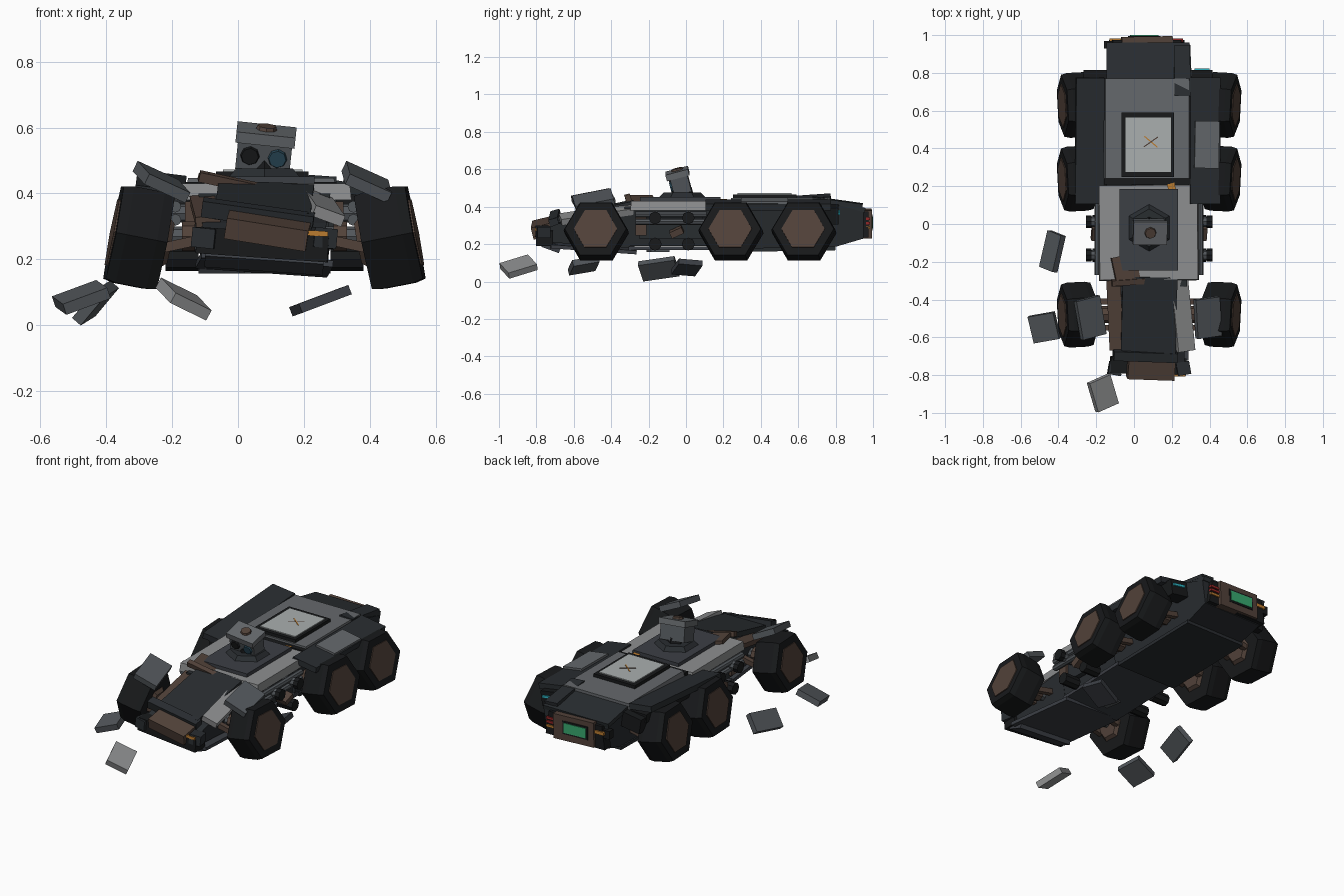
import bpy, bmesh
from math import radians, cos, sin, pi
from mathutils import Vector, Euler

if "Cube" in bpy.data.objects:
    bpy.data.objects.remove(bpy.data.objects["Cube"])

CX = 0.08  # vehicle centre line
COL = dict(dark=(.022, .026, .03), black=(.009, .01, .011), grey=(.13, .14, .15), mid=(.085, .095, .105),
           slate=(.045, .05, .06), light=(.27, .275, .28), pale=(.4, .43, .43), brown=(.085, .055, .042),
           orange=(.5, .2, .03), red=(.3, .02, .02), green=(.04, .4, .16), cyan=(.03, .5, .6), blue=(.02, .06, .09))
MATS = {}
for key, c in COL.items():
    MATS[key] = bpy.data.materials.new(key)
    MATS[key].diffuse_color = (*c, 1)


def finish(name, bm, col, loc=(0, 0, 0), rot=(0, 0, 0)):
    bmesh.ops.recalc_face_normals(bm, faces=bm.faces)
    me = bpy.data.meshes.new(name)
    bm.to_mesh(me)
    bm.free()
    me.materials.append(MATS[col])
    ob = bpy.data.objects.new(name, me)
    ob.location = loc
    ob.rotation_euler = Euler([radians(a) for a in rot])
    bpy.context.collection.objects.link(ob)
    return ob


def box(name, loc, size, col, rot=(0, 0, 0), top=(1, 1)):
    """Box with an optional taper of its top face."""
    bm = bmesh.new()
    bmesh.ops.create_cube(bm, size=1)
    for v in bm.verts:
        t = top if v.co.z > 0 else (1, 1)
        v.co = Vector((v.co.x * size[0] * t[0], v.co.y * size[1] * t[1], v.co.z * size[2]))
    return finish(name, bm, col, loc, rot)


def lathe(name, rings, col, loc, rot=(0, 0, 0), n=6, phase=0):
    """Stack of (offset, radius) n-gon rings along local x."""
    bm = bmesh.new()
    loops = [[bm.verts.new((x, r * cos(2 * pi * i / n + phase), r * sin(2 * pi * i / n + phase)))
              for i in range(n)] for x, r in rings]
    for a, b in zip(loops, loops[1:]):
        for i in range(n):
            bm.faces.new((a[i], a[(i + 1) % n], b[(i + 1) % n], b[i]))
    bm.faces.new(loops[0])
    bm.faces.new(loops[-1])
    return finish(name, bm, col, loc, rot)


def prism(name, profile, w0, w1, col, cx=CX):
    """Side profile of (y, z) points; half width goes from w0 (bottom) to w1 (top)."""
    zs = [p[1] for p in profile]
    lo, hi = min(zs), max(zs)
    bm = bmesh.new()
    sides = []
    for s in (-1, 1):
        sides.append([bm.verts.new((cx + s * (w0 + (w1 - w0) * (z - lo) / (hi - lo)), y, z)) for y, z in profile])
    a, b = sides
    bm.faces.new(a)
    bm.faces.new(b)
    for i in range(len(a)):
        j = (i + 1) % len(a)
        bm.faces.new((a[i], a[j], b[j], b[i]))
    return finish(name, bm, col)


# Hull sections
prism("rear_hull", [(.16, .18), (.78, .18), (.95, .23), (.95, .37), (.78, .42), (.16, .42)], .19, .225, "dark")
prism("mid_hull", [(-.33, .19), (.18, .19), (.18, .40), (-.33, .40)], .17, .2, "dark")
prism("front_hull", [(-.74, .21), (-.3, .18), (-.3, .39), (-.68, .31), (-.76, .28)], .17, .2, "dark")

# Wheels, axles and joints, leaning inward at the top
for yi, y in (("front", -.48), ("middle", .24), ("rear", .63)):
    for s, side in ((-1, "left"), (1, "right")):
        loc, rot = (CX + s * .383, y, .267), (0, -11 * s, -3 * s)
        lathe(f"{yi}_{side}_tyre", [(-.082 * s, .165), (-.05 * s, .172), (.045 * s, .172), (.076 * s, .164)],
              "black", loc, rot)
        lathe(f"{yi}_{side}_hub", [(.06 * s, .118), (.081 * s, .116)], "brown", loc, rot)
        lathe(f"{yi}_{side}_inner_hub", [(-.1 * s, .07), (-.07 * s, .1)], "brown", loc, rot)
        lathe(f"{yi}_{side}_axle", [(0, .03), (s * .24, .03)], "mid", (CX + s * .12, y, .27), n=8)
        lathe(f"{yi}_{side}_joint", [(0, .045), (s * .04, .045)], "brown", (CX + s * .21, y, .27), n=8)
        for d in (-.07, .07):
            box(f"{yi}_{side}_arm", (CX + s * .24, y + d, .25), (.13, .03, .03), "brown", (0, 12 * s, 0))

# Turret deck stack
box("turret_deck", (.077, -.045, .405), (.53, .51, .05), "light", (0, 0, .5), (.98, .98))
box("turret_plate", (.077, -.03, .44), (.31, .43, .022), "slate")
lathe("turret_ring", [(0, .125), (.025, .1)], "dark", (CX, -.02, .45), (0, -90, 0))
lathe("turret_neck", [(0, .06), (.04, .05)], "black", (CX, -.02, .465), (0, -90, 0))

# Sensor head, nodding forward
hrot = (15, 6, 0)
head = Euler([radians(a) for a in hrot])
hc = Vector((.08, -.03, .53))


def on_head(x, y, z):
    p = Vector((x, y, z))
    p.rotate(head)
    return hc + p


def fit_head(ob, local):
    ob.rotation_euler = (head.to_matrix() @ Euler([radians(a) for a in local]).to_matrix()).to_euler()


box("sensor_head", on_head(0, 0, -.01), (.165, .095, .09), "mid", hrot)
box("head_cap", on_head(0, -.003, .05), (.18, .125, .034), "grey", hrot)
fit_head(lathe("head_cap_knob", [(0, .032), (.012, .028)], "brown", on_head(0, 0, .066), n=8), (0, -90, 0))
for x, c in ((-.042, "black"), (.042, "blue")):
    fit_head(lathe("head_lens", [(0, .03), (.012, .026)], c, on_head(x, -.046, -.008), n=8), (0, 0, -90))

# Rear deck and hatch
box("rear_deck", (.07, .505, .427), (.46, .53, .04), "grey", (0, 0, 0), (.96, 1))
box("deck_seam", (.08, .225, .42), (.48, .03, .03), "black")
box("hatch_frame", (.073, .42, .455), (.28, .34, .022), "black")
box("hatch_panel", (.075, .42, .466), (.24, .29, .012), "pale")
for a, c in ((35, "brown"), (-40, "orange")):
    box("hatch_scratch", (.09, .435, .473), (.09, .006, .003), c, (0, 0, a))

# Rear fenders: the left one is lifted at the back
box("left_rear_fender", (-.235, .44, .422), (.15, .67, .035), "dark", (4, 7, 0))
box("left_fender_skirt", (-.2, .44, .385), (.14, .66, .05), "black")
box("right_rear_fender", (.375, .44, .41), (.16, .67, .035), "dark", (0, 9, 0))
box("right_fender_panel", (.385, .42, .426), (.13, .25, .025), "grey", (0, 9, -1))

# Tail
box("tail_deck", (.075, .86, .4), (.44, .2, .025), "dark", (-11, 0, 0))
box("tail_loose_plate", (.255, .81, .425), (.085, .27, .02), "dark", (-8, 4, 0))
box("tail_block", (.068, .945, .305), (.4, .06, .14), "black", top=(.9, 1))
box("tail_panel", (.068, .965, .31), (.27, .055, .15), "brown", (0, 2, 1))
box("tail_screen_frame", (.055, .985, .315), (.17, .022, .08), "black", (0, 2, 0))
box("tail_screen", (.055, .992, .315), (.15, .016, .06), "green", (0, 2, 0))
for z, c in ((.335, "red"), (.312, "red"), (.287, "orange")):
    box("tail_lamp", (.23, .973, z), (.06, .02, .014), c)
box("left_tail_lamp", (-.1, .973, .335), (.06, .02, .02), "orange")
box("left_tail_lamp_box", (-.11, .95, .33), (.1, .04, .05), "black")
box("right_rear_block", (.34, .77, .36), (.14, .09, .09), "black", (0, 9, 0))
box("left_rear_block", (-.19, .77, .36), (.14, .09, .09), "black", (0, -9, 0))
box("rear_marker_lamp", (.36, .818, .37), (.08, .012, .014), "cyan", (0, 9, 0))

# Hood and loose front panels
box("hood", (.08, -.49, .375), (.29, .43, .03), "dark", (12, 2, -1))
box("hood_right_slab", (.255, -.48, .36), (.095, .39, .035), "light", (9, 20, 9))
box("hood_left_strip", (-.1, -.47, .35), (.075, .4, .03), "brown", (10, -4, 2))
box("bent_panel", (-.04, -.235, .435), (.14, .14, .02), "brown", (0, 14, 12))
box("hood_lip_panel", (-.01, -.305, .43), (.22, .03, .03), "brown", (15, 12, 4))
box("deck_splinter", (.2, .19, .43), (.04, .05, .02), "orange", (0, 0, 15))
for x, yaw in ((-.232, 15), (.39, 8)):
    box("front_wheel_panel", (x, -.495, .435), (.14, .21, .035), "mid", (12, 24, yaw))

# Nose and bumper
box("nose_panel", (.09, -.755, .29), (.25, .13, .065), "brown", (14, 9, -2))
box("nose_brow", (.06, -.7, .335), (.34, .05, .05), "dark", (15, 8, -2))
box("nose_core", (.075, -.75, .245), (.4, .09, .08), "black", (0, 4, -2))
box("nose_chin", (.08, -.72, .2), (.36, .1, .04), "slate", (-20, 4, 0))
for s in (-1, 1):
    box("nose_corner", (CX + s * .18, -.765, .265), (.07, .07, .06), "dark", (0, 6, 10 * s))
box("nose_lamp", (.235, -.802, .279), (.075, .012, .016), "orange", (0, 3, 0))

# Belly plates
box("front_belly_plate", (.08, -.5, .185), (.4, .46, .02), "slate", (-4, 4, 2))
box("middle_belly_plate", (.08, -.05, .178), (.38, .5, .02), "slate", (0, 0, -2))
box("rear_belly_plate", (.08, .5, .172), (.4, .6, .02), "dark", (1, 0, 0))
box("belly_patch", (.08, -.15, .165), (.14, .1, .012), "mid", (0, 0, 10))

# Exposed side machinery between the wheels
for s, side in ((-1, "left"), (1, "right")):
    for y in (.012, -.165):
        lathe(f"{side}_side_strut", [(0, .028), (s * .15, .028)], "mid", (CX + s * .18, y, .34), n=8)
        lathe(f"{side}_strut_cap", [(0, .034), (s * .03, .034)], "black", (CX + s * .305, y, .34), n=8)
        lathe(f"{side}_lower_roller", [(0, .035), (s * .1, .035)], "black", (CX + s * .2, y, .2), n=8)
    for z in (.36, .32):
        lathe(f"{side}_side_pipe", [(-.19, .018), (.19, .018)], "mid", (CX + s * .27, -.08, z), (0, 0, 90), n=8)
    box(f"{side}_bracket", (CX + s * .27, -.05, .265), (.07, .07, .035), "brown", (25, 10, 0))
    box(f"{side}_side_plate", (CX + s * .21, -.08, .29), (.03, .34, .12), "dark")
    box(f"{side}_brown_plate", (CX + s * .225, -.24, .31), (.03, .06, .13), "brown")

# Scattered debris on the ground
box("debris_front", (-.165, -.895, .08), (.13, .165, .035), "light", (18, 24, 24))
box("debris_left", (-.475, -.547, .085), (.145, .145, .035), "mid", (10, -20, 10))
box("debris_far_left", (-.432, -.145, .068), (.115, .2, .035), "mid", (12, -48, -22))
box("debris_under", (.25, .005, .075), (.165, .13, .03), "slate", (-5, -20, 15))

for m in bpy.data.materials:
    if m.users and not m.is_grease_pencil:
        m.use_nodes = True
        m.node_tree.nodes["Principled BSDF"].inputs["Base Color"].default_value = m.diffuse_color
